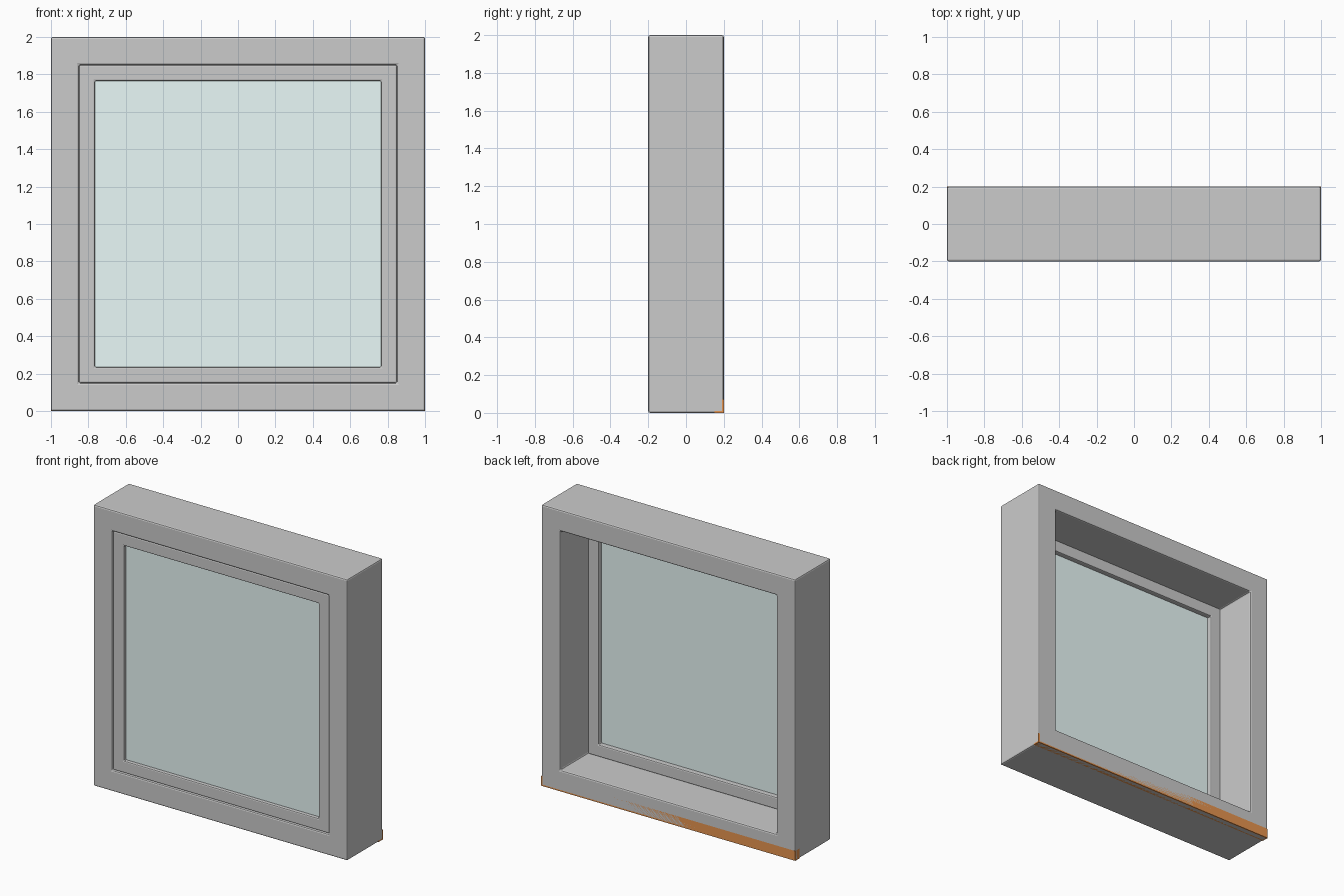
import bpy, bmesh

if "Cube" in bpy.data.objects:
    bpy.data.objects.remove(bpy.data.objects["Cube"])

CZ = 1.0  # window centre height


def finish(name, bm, bevel=0.0, color=None):
    bmesh.ops.recalc_face_normals(bm, faces=bm.faces[:])
    mesh = bpy.data.meshes.new(name)
    bm.to_mesh(mesh)
    bm.free()
    ob = bpy.data.objects.new(name, mesh)
    bpy.context.collection.objects.link(ob)
    if bevel:
        mod = ob.modifiers.new("Bevel", 'BEVEL')
        mod.width = bevel
        mod.segments = 2
        mod.limit_method = 'ANGLE'
    if color:
        mat = bpy.data.materials.new(name)
        mat.diffuse_color = color
        mat.use_nodes = True
        mat.node_tree.nodes["Principled BSDF"].inputs["Base Color"].default_value = mat.diffuse_color
        mesh.materials.append(mat)
    return ob


def square_ring(name, outer, inner, y0, y1, bevel):
    """Square frame: rectangular cross-section swept round four corners."""
    bm = bmesh.new()
    profile = [(outer, y0), (outer, y1), (inner, y1), (inner, y0)]
    corners = [(-1, -1), (1, -1), (1, 1), (-1, 1)]
    loops = [[bm.verts.new((sx * r, y, CZ + sz * r)) for r, y in profile]
             for sx, sz in corners]
    for i in range(4):
        a, b = loops[i], loops[(i + 1) % 4]
        for j in range(4):
            k = (j + 1) % 4
            bm.faces.new((a[j], a[k], b[k], b[j]))
    return finish(name, bm, bevel)


def box(name, lo, hi, color):
    bm = bmesh.new()
    bmesh.ops.create_cube(bm, size=1)
    for v in bm.verts:
        v.co = [(a + b) / 2 + c * (b - a) for a, b, c in zip(lo, hi, v.co)]
    return finish(name, bm, 0, color)


# Deep outer frame and the thin sash set near its front
square_ring("outer_frame", 1.0, 0.85, -0.2, 0.2, 0.01)
square_ring("sash", 0.85, 0.765, -0.19, -0.11, 0.008)

# Glass pane held in the sash
box("glass_pane", (-0.77, -0.165, CZ - 0.77), (0.77, -0.145, CZ + 0.77),
    (0.82, 0.95, 0.94, 1))

# Sharp-edged strip flush with the frame's lower back edge
box("bottom_strip", (-1.0, 0.15, 0.0), (1.0, 0.2, 0.07),
    (0.8, 0.3, 0.08, 1))
